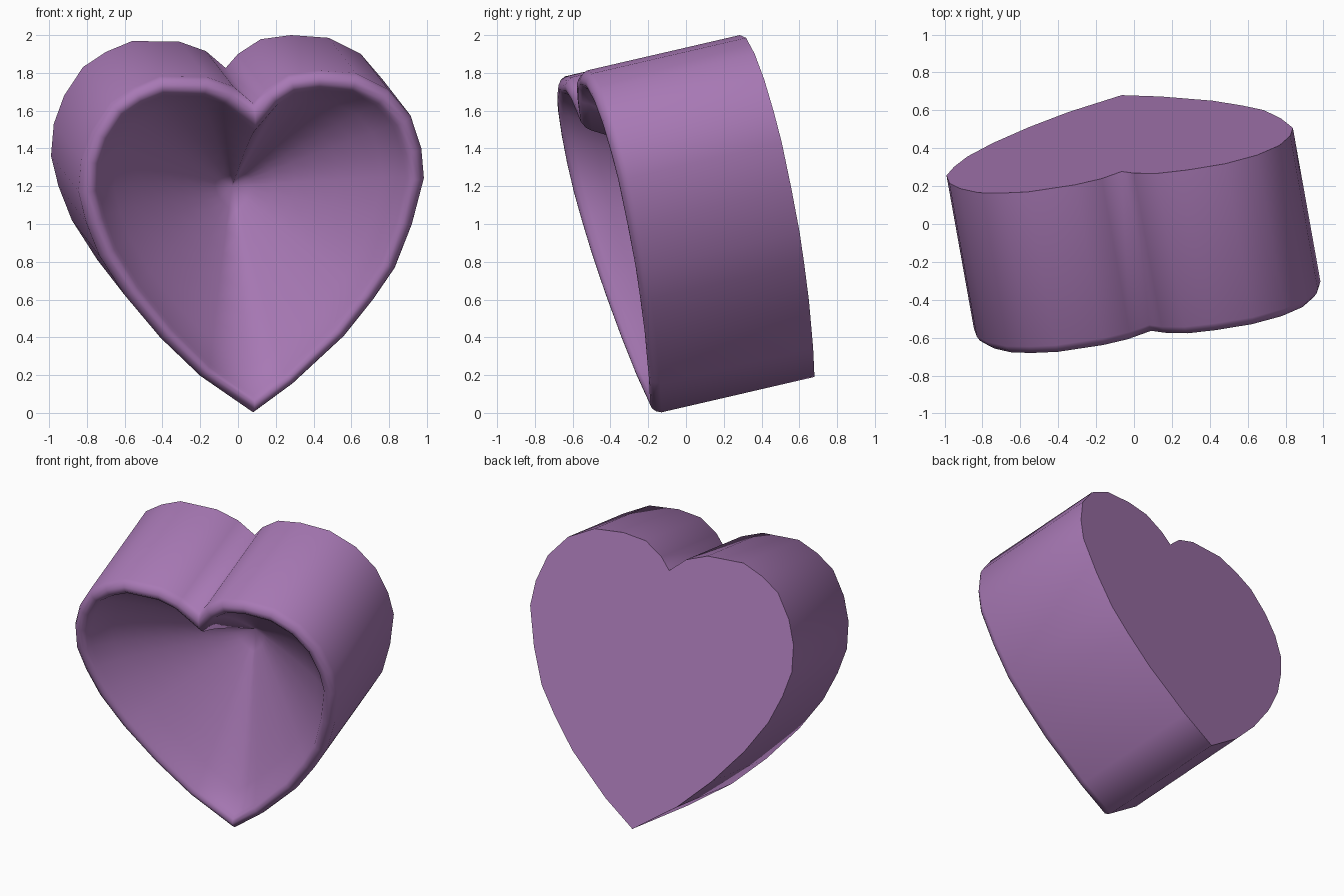
import bpy, bmesh, math
from mathutils import Vector

if "Cube" in bpy.data.objects:
    bpy.data.objects.remove(bpy.data.objects["Cube"])

# Tilted frame of the heart: a = across, b = up, t = depth towards the back
TIP = Vector((0.08, -0.13, 0.003))
BACK = Vector((-0.172, 0.960, 0.222))
UP = Vector((0, -0.240, 0.974))
RIGHT = Vector((0.986, 0.135, 0.039))
DEPTH = 0.844
CENTRE = Vector((0, 1.08))

# Heart outline, counter-clockwise from the tip
right_half = [(0, 0), (.213, .15), (.487, .396), (.645, .59), (.76, .755), (.852, .988),
              (.917, 1.237), (.903, 1.40), (.845, 1.58), (.725, 1.727), (.553, 1.821),
              (.35, 1.844), (.188, 1.828), (.066, 1.753), (0, 1.679)]
left_half = [(.106, 1.775), (.248, 1.832), (.502, 1.846), (.644, 1.792), (.766, 1.715),
             (.867, 1.565), (.923, 1.413), (.938, 1.24), (.898, 1.073), (.826, .885),
             (.69, .665), (.497, .425), (.284, .21)]
outline = [Vector(p) for p in right_half] + [Vector((-a, b)) for a, b in left_half]
N = len(outline)


def inset(points, dist):
    """Mitred inward offset, a little thinner towards the tip."""
    out = []
    for i, p in enumerate(points):
        e1 = (p - points[i - 1]).normalized()
        e2 = (points[(i + 1) % N] - p).normalized()
        n1, n2 = Vector((-e1.y, e1.x)), Vector((-e2.y, e2.x))
        width = dist * min(1, .72 + .25 * p.y)
        out.append(p + (n1 + n2) * (width / (1 + n1.dot(n2))))
    return out


bm = bmesh.new()


def vert(p, t):
    return bm.verts.new(TIP + RIGHT * p.x + UP * p.y + BACK * t)


def ring(points, t):
    return [vert(p, t) for p in points]


# Outer wall and rounded rim
rings = [ring(outline, DEPTH), ring(outline, 0)]
for d, t in [(.012, -.025), (.035, -.045), (.062, -.048), (.088, -.03), (.105, 0)]:
    rings.append(ring(inset(outline, d), t))

# Hollow inside, sloping to its deepest point behind the centre
lip = inset(outline, .105)
BOWL = 0.65
for k in range(1, 8):
    s = 1 - k / 8
    rings.append(ring([CENTRE + (p - CENTRE) * s for p in lip], BOWL * (1 - s) ** .9))

for r0, r1 in zip(rings, rings[1:]):
    for i in range(N):
        j = (i + 1) % N
        bm.faces.new((r0[i], r0[j], r1[j], r1[i]))


def fan(r, centre):
    return [bm.faces.new((r[i], r[(i + 1) % N], centre)) for i in range(N)]


fan(rings[-1], vert(CENTRE, BOWL))
back_faces = fan(rings[0], vert(CENTRE, DEPTH))

bmesh.ops.recalc_face_normals(bm, faces=bm.faces)
for f in bm.faces:
    f.smooth = True
# Crisp edge around the flat back
for f in back_faces:
    for e in f.edges:
        if any(g not in back_faces for g in e.link_faces):
            e.smooth = False

mesh = bpy.data.meshes.new("heart_bowl")
bm.to_mesh(mesh)
bm.free()
heart = bpy.data.objects.new("heart_bowl", mesh)
bpy.context.collection.objects.link(heart)

mat = bpy.data.materials.new("purple")
mat.diffuse_color = (0.39, 0.19, 0.46, 1)
mat.use_nodes = True
mat.node_tree.nodes["Principled BSDF"].inputs["Base Color"].default_value = mat.diffuse_color
mesh.materials.append(mat)
